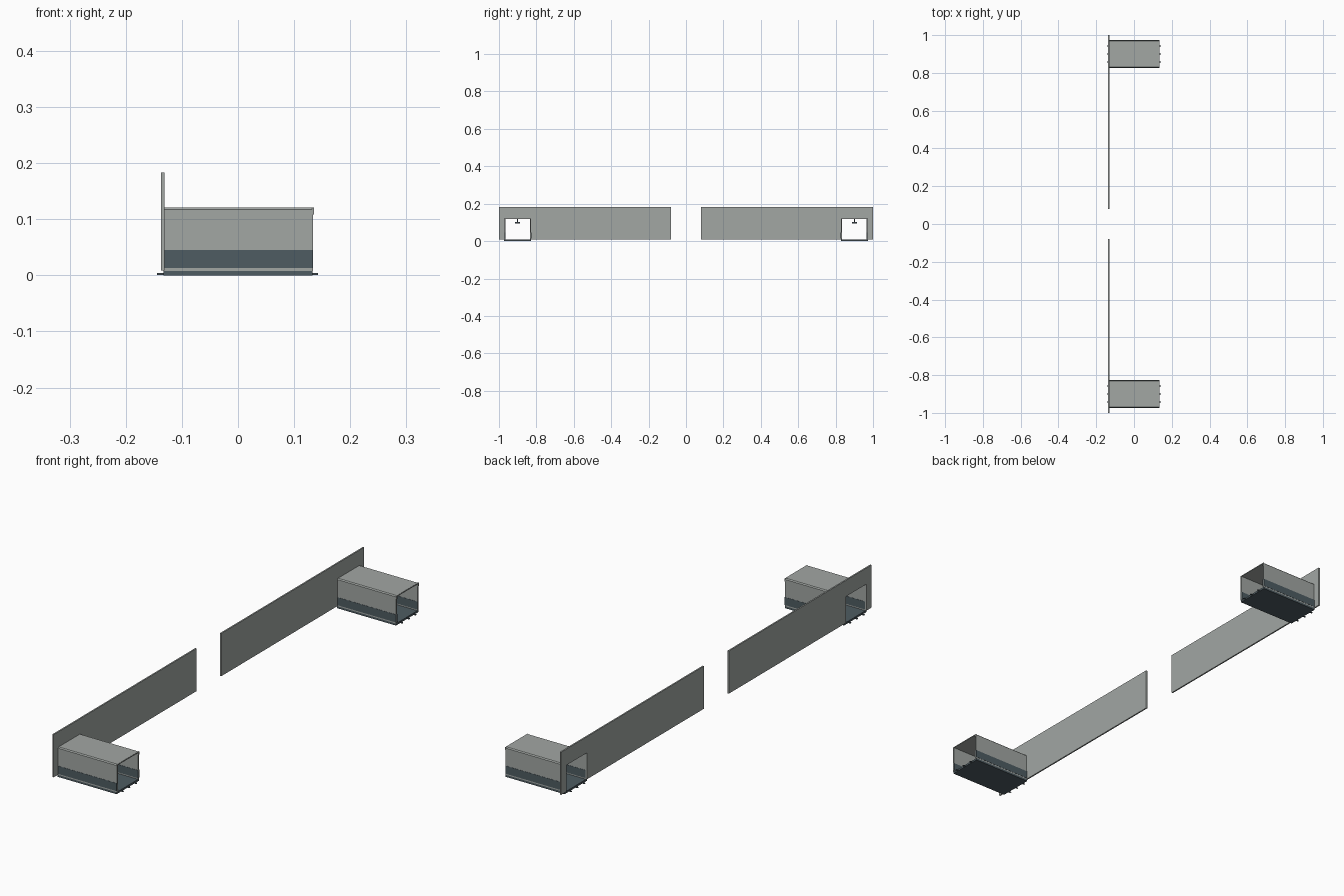
import bpy, bmesh

if "Cube" in bpy.data.objects:
    bpy.data.objects.remove(bpy.data.objects["Cube"])


def material(name, rgb):
    m = bpy.data.materials.new(name)
    m.diffuse_color = (*rgb, 1)
    m.use_nodes = True
    m.node_tree.nodes["Principled BSDF"].inputs["Base Color"].default_value = m.diffuse_color
    return m


GREY = material("concrete grey", (0.36, 0.385, 0.37))
SLATE = material("dark slate", (0.077, 0.107, 0.122))


def box(bm, x, y, z):
    """Add a box spanning the given (min, max) ranges."""
    v = [bm.verts.new((a, b, c)) for a in x for b in y for c in z]
    for f in ((0, 1, 3, 2), (4, 6, 7, 5), (0, 4, 5, 1), (2, 3, 7, 6), (0, 2, 6, 4), (1, 5, 7, 3)):
        bm.faces.new([v[i] for i in f])


def finish(name, bm, mat):
    bmesh.ops.recalc_face_normals(bm, faces=bm.faces)
    me = bpy.data.meshes.new(name)
    bm.to_mesh(me)
    bm.free()
    me.materials.append(mat)
    ob = bpy.data.objects.new(name, me)
    bpy.context.collection.objects.link(ob)
    return ob


def extrude_x(name, outline, x0, x1, mat):
    """Extrude a closed (y, z) outline between two x positions."""
    bm = bmesh.new()
    face = bm.faces.new([bm.verts.new((x0, y, z)) for y, z in outline])
    new = bmesh.ops.extrude_face_region(bm, geom=[face])["geom"]
    bmesh.ops.translate(bm, vec=(x1 - x0, 0, 0),
                        verts=[g for g in new if isinstance(g, bmesh.types.BMVert)])
    return finish(name, bm, mat)


HALF, INNER = 0.072, 0.066      # tunnel half widths
ROOF, CEIL, FLOOR = 0.121, 0.117, 0.008
X0, X1 = -0.133, 0.134

for side, label in ((-1, "front"), (1, "back")):
    c = 0.9 * side

    # Long facade wall with a doorway notch open at the bottom
    a, b = sorted((1.0 * side, 0.08 * side))
    extrude_x(f"{label}_facade_wall",
              [(a, 0.009), (c - INNER, 0.009), (c - INNER, CEIL), (c + INNER, CEIL),
               (c + INNER, 0.009), (b, 0.009), (b, 0.183), (a, 0.183)],
              -0.137, -0.131, GREY)

    # Passage shell: two side walls and a roof with clipped top edges
    k = 0.004
    extrude_x(f"{label}_passage_shell",
              [(c - HALF, FLOOR), (c - INNER, FLOOR), (c - INNER, CEIL), (c + INNER, CEIL),
               (c + INNER, FLOOR), (c + HALF, FLOOR), (c + HALF, ROOF - k), (c + HALF - k, ROOF),
               (c - HALF + k, ROOF), (c - HALF, ROOF - k)],
              X0, X1, GREY)

    # Floor slab
    bm = bmesh.new()
    box(bm, (X0, X1 - 0.001), (c - HALF, c + HALF), (0, FLOOR))
    finish(f"{label}_floor", bm, SLATE)

    # Kick plates on both faces of the side walls
    bm = bmesh.new()
    for s in (-1, 1):
        for y0, y1 in ((HALF - 0.001, HALF + 0.0008), (INNER - 0.0008, INNER + 0.001)):
            box(bm, (-0.131, X1), sorted((c + s * y0, c + s * y1)), (0.013, 0.045))
    finish(f"{label}_kick_plates", bm, SLATE)

    # Anchor pins sticking out at both ends of the floor
    bm = bmesh.new()
    for dy in (-0.043, 0, 0.043):
        for x in ((-0.144, X0 + 0.002), (X1 - 0.003, 0.143)):
            box(bm, x, (c + dy - 0.003, c + dy + 0.003), (0.001, 0.004))
    finish(f"{label}_anchor_pins", bm, SLATE)

    # Lip on the roof at the open end
    bm = bmesh.new()
    box(bm, (X1 - 0.002, X1 + 0.001), (c - HALF, c + HALF), (CEIL, ROOF - 0.0005))
    for s in (-1, 1):
        box(bm, (X1 - 0.002, X1 + 0.001), sorted((c + s * INNER, c + s * HALF)), (0.108, CEIL))
    finish(f"{label}_roof_lip", bm, GREY)

    # Ceiling lamp
    bm = bmesh.new()
    box(bm, (-0.003, 0.003), (c - 0.003, c + 0.003), (0.100, CEIL))
    box(bm, (-0.013, 0.013), (c - 0.013, c + 0.013), (0.095, 0.101))
    finish(f"{label}_ceiling_lamp", bm, SLATE)
